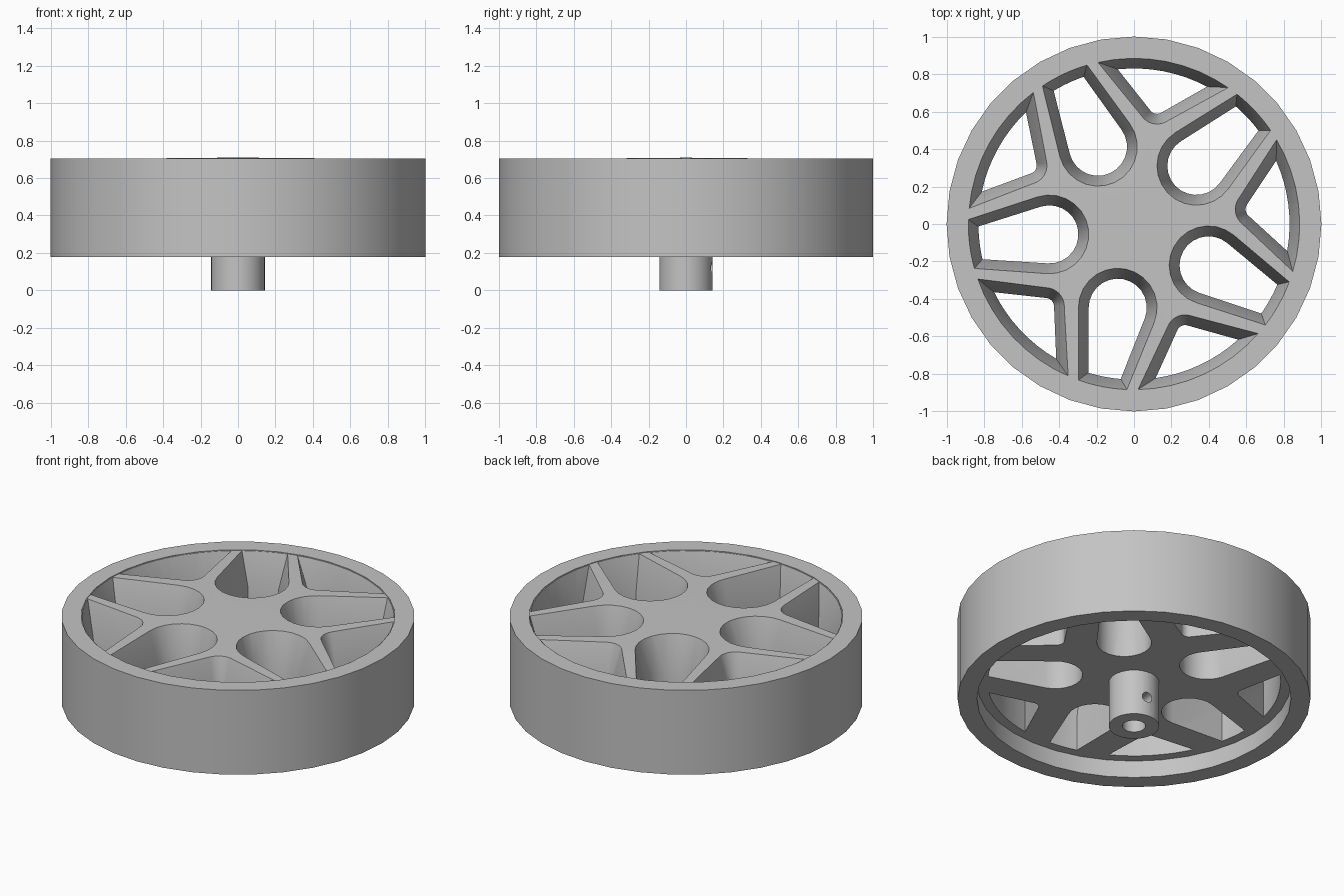
import bpy, bmesh
from math import pi, sin, cos, atan2, acos, hypot, radians

cube = bpy.data.objects.get("Cube")
if cube:
    bpy.data.objects.remove(cube, do_unlink=True)

grey = bpy.data.materials.new("plain grey")
grey.use_nodes = True
grey.diffuse_color = (0.55, 0.55, 0.55, 1)
grey.node_tree.nodes["Principled BSDF"].inputs["Base Color"].default_value = (0.55, 0.55, 0.55, 1)

SIDES = 36
WEB_LOW, WEB_TOP = 0.285, 0.705
FLARE_LOW = 0.5
BORE = 0.065


def make_object(name, bm):
    bmesh.ops.remove_doubles(bm, verts=bm.verts, dist=1e-5)
    bmesh.ops.recalc_face_normals(bm, faces=bm.faces)
    mesh = bpy.data.meshes.new(name)
    bm.to_mesh(mesh)
    bm.free()
    mesh.materials.append(grey)
    obj = bpy.data.objects.new(name, mesh)
    bpy.context.collection.objects.link(obj)
    return obj


def lathe(name, profile, closed):
    """Spin an (r, z) profile about the z axis."""
    bm = bmesh.new()
    verts = [bm.verts.new((r, 0, z)) for r, z in profile]
    edges = [bm.edges.new(pair) for pair in zip(verts, verts[1:])]
    if closed:
        edges.append(bm.edges.new((verts[-1], verts[0])))
    bmesh.ops.spin(bm, geom=verts + edges, cent=(0, 0, 0), axis=(0, 0, 1),
                   angle=2 * pi, steps=SIDES)
    return make_object(name, bm)


def window_outline(centre, radius, rim, half):
    """Round nose facing the hub, straight sides, arc along the rim."""
    px, py = rim * cos(half) - centre, rim * sin(half)
    start = atan2(py, px) + acos(radius / hypot(px, py))
    pts = [(rim * cos(a), rim * sin(a))
           for a in (half * (i / 4 - 1) for i in range(9))]
    for i in range(15):
        a = start + (2 * pi - 2 * start) * i / 14
        pts.append((centre + radius * cos(a), radius * sin(a)))
    return pts


def add_windows(bm, low, high, first_angle):
    """Five prisms, upright below and flaring to the high outline on top."""
    top = WEB_TOP + 0.015
    over = (top - FLARE_LOW) / (WEB_TOP - FLARE_LOW)
    for k in range(5):
        turn = radians(first_angle + 72 * k)
        rings = []
        for t, z in ((0, WEB_LOW - 0.03), (0, FLARE_LOW), (over, top)):
            ring = []
            for (x0, y0), (x1, y1) in zip(low, high):
                x, y = x0 + t * (x1 - x0), y0 + t * (y1 - y0)
                ring.append(bm.verts.new((x * cos(turn) - y * sin(turn),
                                          x * sin(turn) + y * cos(turn), z)))
            rings.append(ring)
        for a, b in zip(rings, rings[1:]):
            for i in range(len(a)):
                j = (i + 1) % len(a)
                bm.faces.new((a[i], a[j], b[j], b[i]))
        bm.faces.new(rings[0][::-1])
        bm.faces.new(rings[-1])


def cut(target, cutter):
    mod = target.modifiers.new("cut", "BOOLEAN")
    mod.operation, mod.solver, mod.object = "DIFFERENCE", "EXACT", cutter
    bpy.context.view_layer.objects.active = target
    bpy.ops.object.modifier_apply(modifier=mod.name)
    bpy.data.objects.remove(cutter, do_unlink=True)


# Rim with very slightly coned web and blind bore
wheel = lathe("rim_and_spokes", [
    (0, 0.709), (0.89, 0.701), (0.89, 0.705), (1, 0.705), (1, 0.178), (0.89, 0.178),
    (0.89, WEB_LOW), (BORE, WEB_LOW), (BORE, 0.45), (0, 0.45)], False)

# Windows that leave five forked spokes
bm = bmesh.new()
add_windows(bm, window_outline(0.455, 0.155, 0.83, radians(6.1)),
            window_outline(0.455, 0.21, 0.885, radians(8.6)), 43)
add_windows(bm, window_outline(0.645, 0.045, 0.83, radians(17)),
            window_outline(0.645, 0.10, 0.885, radians(23.7)), 7)
cut(wheel, make_object("window_cutter", bm))

# Hub sleeve with a set screw hole in its back
hub = lathe("hub", [(BORE, 0), (0.143, 0), (0.143, WEB_LOW), (BORE, WEB_LOW)], True)
bpy.ops.mesh.primitive_cylinder_add(vertices=16, radius=0.032, depth=0.2,
                                    location=(0.018, 0.13, 0.12),
                                    rotation=(pi / 2, 0, -0.14))
cut(hub, bpy.context.object)

# Smooth shading with crisp edges
bpy.ops.object.select_all(action="DESELECT")
for obj in (wheel, hub):
    obj.select_set(True)
    bpy.context.view_layer.objects.active = obj
bpy.ops.object.shade_smooth_by_angle(angle=radians(30))
